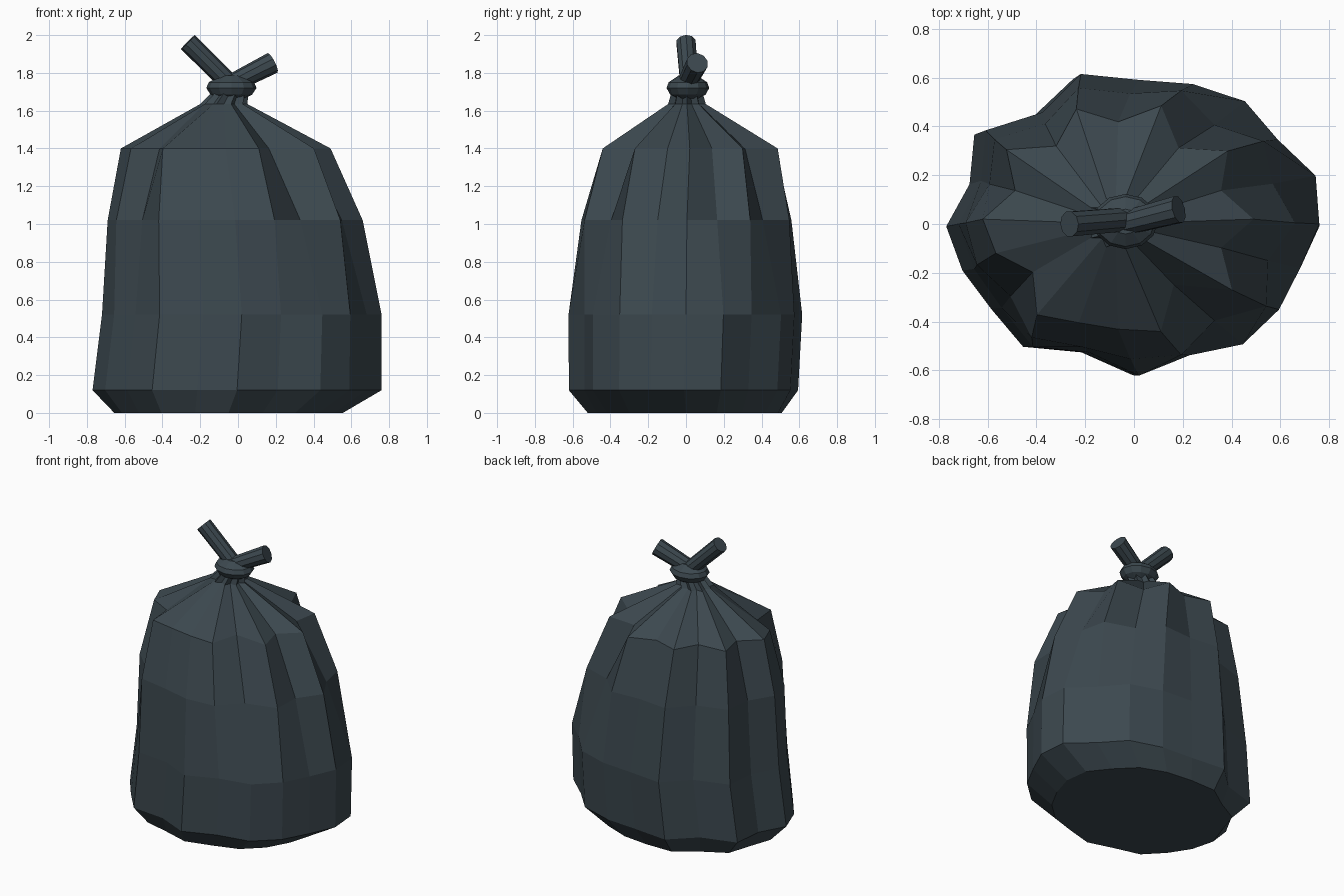
import bpy, bmesh, math
from mathutils import Vector

if "Cube" in bpy.data.objects:
    bpy.data.objects.remove(bpy.data.objects["Cube"])

mat = bpy.data.materials.new("dark_plastic")
mat.diffuse_color = (0.045, 0.065, 0.078, 1)
mat.use_nodes = True
mat.node_tree.nodes["Principled BSDF"].inputs["Base Color"].default_value = mat.diffuse_color
SIDES = 20


def loft(name, rings):
    """Skin a list of closed vertex loops and cap both ends."""
    bm = bmesh.new()
    loops = [[bm.verts.new(p) for p in ring] for ring in rings]
    n = len(loops[0])
    for a, b in zip(loops, loops[1:]):
        for i in range(n):
            j = (i + 1) % n
            bm.faces.new((a[i], a[j], b[j], b[i]))
    bm.faces.new(loops[0][::-1])
    bm.faces.new(loops[-1])
    bmesh.ops.recalc_face_normals(bm, faces=bm.faces)
    me = bpy.data.meshes.new(name)
    bm.to_mesh(me)
    bm.free()
    me.materials.append(mat)
    ob = bpy.data.objects.new(name, me)
    bpy.context.collection.objects.link(ob)
    return ob


def ellipse(cx, cy, z, rx, ry, factors):
    n = len(factors)
    return [(cx + rx * f * math.cos(math.tau * i / n),
             cy + ry * f * math.sin(math.tau * i / n), z)
            for i, f in enumerate(factors)]


# Pleat depth around the bag: full belly, mid height and shoulder
belly = [1, 1.03, .95, 1.0, .97, .95, 1.04, .91, 1.05, .92,
         1, .96, .94, 1.0, .89, 1, .91, .98, .96, .94]
middle = [1, .91, 1.0, .87, 1.0, .93, 1.02, .88, 1.02, .90,
          1, .98, .90, 1.02, .94, .98, 1.0, .87, 1.02, .88]
shoulder = [1, .80, 1.0, .76, 1.03, .84, 1.0, .78, 1.02, .80,
            1, .95, .78, 1.02, .94, .95, 1.02, .70, 1.04, .80]
neck = [1 if i % 2 == 0 else .75 for i in range(SIDES)]
foot = [1 + (f - 1) * .5 for f in belly]

# Bag body
loft("bag_body", [
    ellipse(-.05, 0, 0, .605, .52, foot),
    ellipse(-.005, -.01, .12, .765, .61, belly),
    ellipse(.02, 0, .52, .74, .622, belly),
    ellipse(-.015, .005, 1.02, .675, .57, middle),
    ellipse(-.065, .02, 1.40, .555, .475, shoulder),
    ellipse(-.075, .005, 1.635, .125, .105, neck),
    ellipse(-.04, .005, 1.70, .095, .085, neck),
])

# Knot band
loft("knot", [ellipse(-.035, .01, z, r, r * .85, [1] * 12) for z, r in
              [(1.665, .07), (1.685, .11), (1.72, .133), (1.75, .12), (1.785, .06)]])


# Loose tied ends
def tied_end(name, base, tip, r0, r1):
    base, tip = Vector(base), Vector(tip)
    d = (tip - base).normalized()
    u = d.cross(Vector((0, 1, 0))).normalized()
    v = d.cross(u)
    loft(name, [[p + r * (math.cos(math.tau * i / 10) * u + math.sin(math.tau * i / 10) * v)
                 for i in range(10)] for p, r in ((base, r0), (tip, r1))])


tied_end("tied_end_left", (-.02, .02, 1.72), (-.265, 0, 1.963), .05, .053)
tied_end("tied_end_right", (-.05, 0, 1.735), (.183, .06, 1.853), .05, .058)
